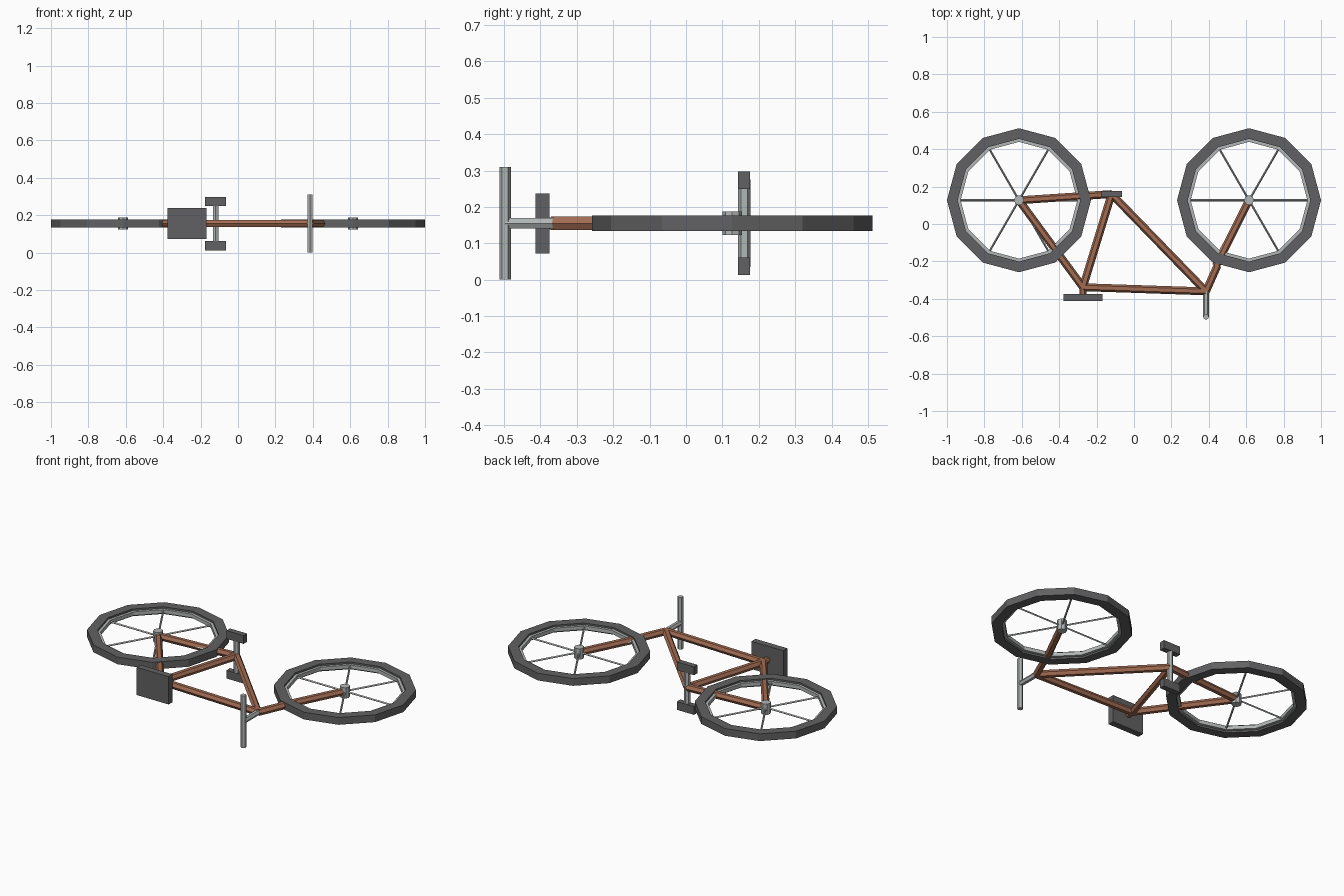
import bpy, bmesh, math
from mathutils import Vector, Matrix

if "Cube" in bpy.data.objects:
    bpy.data.objects.remove(bpy.data.objects["Cube"])

ZC = 0.155  # mid-plane of the bicycle lying on its side


def material(name, rgb):
    m = bpy.data.materials.new(name)
    m.diffuse_color = (*rgb, 1)
    m.use_nodes = True
    m.node_tree.nodes["Principled BSDF"].inputs["Base Color"].default_value = m.diffuse_color
    return m


RUST = material("rust_paint", (0.36, 0.15, 0.085))
DARK = material("dark_rubber", (0.12, 0.12, 0.125))
METAL = material("pale_metal", (0.45, 0.47, 0.47))


def finish(name, bm, mat):
    bmesh.ops.recalc_face_normals(bm, faces=bm.faces)
    me = bpy.data.meshes.new(name)
    bm.to_mesh(me)
    bm.free()
    me.materials.append(mat)
    ob = bpy.data.objects.new(name, me)
    bpy.context.collection.objects.link(ob)
    return ob


def tube(name, a, b, r, mat, sides=6):
    """Low-poly rod from a to b, with corners lying in the bicycle plane."""
    a, b = Vector(a), Vector(b)
    d = (b - a).normalized()
    up = Vector((0, 0, 1)) if abs(d.z) < 0.9 else Vector((1, 0, 0))
    u = d.cross(up).normalized()
    v = d.cross(u)
    bm = bmesh.new()
    rings = []
    for p in (a, b):
        rings.append([bm.verts.new(p + r * (u * math.cos(t) + v * math.sin(t)))
                      for t in (2 * math.pi * i / sides for i in range(sides))])
    for i in range(sides):
        j = (i + 1) % sides
        bm.faces.new((rings[0][i], rings[0][j], rings[1][j], rings[1][i]))
    for ring in rings:
        bm.faces.new(ring)
    return finish(name, bm, mat)


def box(name, centre, size, mat):
    bm = bmesh.new()
    bmesh.ops.create_cube(bm, size=1, matrix=Matrix.Translation(centre) @ Matrix.Diagonal((*size, 1)))
    return finish(name, bm, mat)


def hoop(name, centre, r_in, r_out, half, mat, sides=12):
    """Rectangular-section ring lying flat."""
    bm = bmesh.new()
    profile = [(r_in, -half), (r_out, -half), (r_out, half), (r_in, half)]
    rings = []
    for i in range(sides):
        t = 2 * math.pi * i / sides
        rings.append([bm.verts.new((centre[0] + r * math.cos(t), centre[1] + r * math.sin(t), centre[2] + z))
                      for r, z in profile])
    for i in range(sides):
        p, q = rings[i], rings[(i + 1) % sides]
        for k in range(4):
            bm.faces.new((p[k], q[k], q[(k + 1) % 4], p[(k + 1) % 4]))
    return finish(name, bm, mat)


def at(x, y, z=0):
    return Vector((x, y, ZC + z))


rear, front = at(-0.615, 0.127), at(0.615, 0.127)
crank, seat_top, head = at(-0.12, 0.16), at(-0.273, -0.338), at(0.385, -0.36)

# wheels: tyre, rim, hub and six spokes each
for side, c in (("rear", rear), ("front", front)):
    hoop(side + "_tyre", c, 0.328, 0.385, 0.0215, DARK)
    hoop(side + "_rim", c, 0.312, 0.330, 0.011, METAL)
    tube(side + "_hub", c - Vector((0, 0, 0.032)), c + Vector((0, 0, 0.032)), 0.027, METAL, 8)
    for i in range(6):
        t = math.pi * i / 3
        d = Vector((math.cos(t), math.sin(t), 0))
        tube(f"{side}_spoke_{i + 1}", c + d * 0.015, c + d * 0.318, 0.0055, METAL, 4)

# frame
for name, a, b in (("chain_stay", rear, crank), ("seat_stay", rear, seat_top),
                   ("seat_tube", crank, seat_top), ("down_tube", crank, head),
                   ("top_tube", seat_top, head), ("head_tube", head, at(0.447, -0.22)),
                   ("fork", at(0.438, -0.225), front)):
    tube(name, a, b, 0.021, RUST)

# saddle and its post
tube("seat_post", seat_top, at(-0.273, -0.38), 0.019, RUST)
box("saddle", at(-0.273, -0.394), (0.21, 0.038, 0.165), DARK)

# stem and handlebar
tube("stem", head, at(0.385, -0.498), 0.016, METAL)
tube("handlebar", at(0.385, -0.497, -0.155), at(0.385, -0.497, 0.155), 0.016, METAL)

# crank axle and pedals
tube("crank_axle", crank - Vector((0, 0, 0.12)), crank + Vector((0, 0, 0.12)), 0.017, METAL)
for side, s in (("left", 1), ("right", -1)):
    box(side + "_pedal", crank + Vector((0, 0, 0.118 * s)), (0.113, 0.033, 0.049), DARK)
